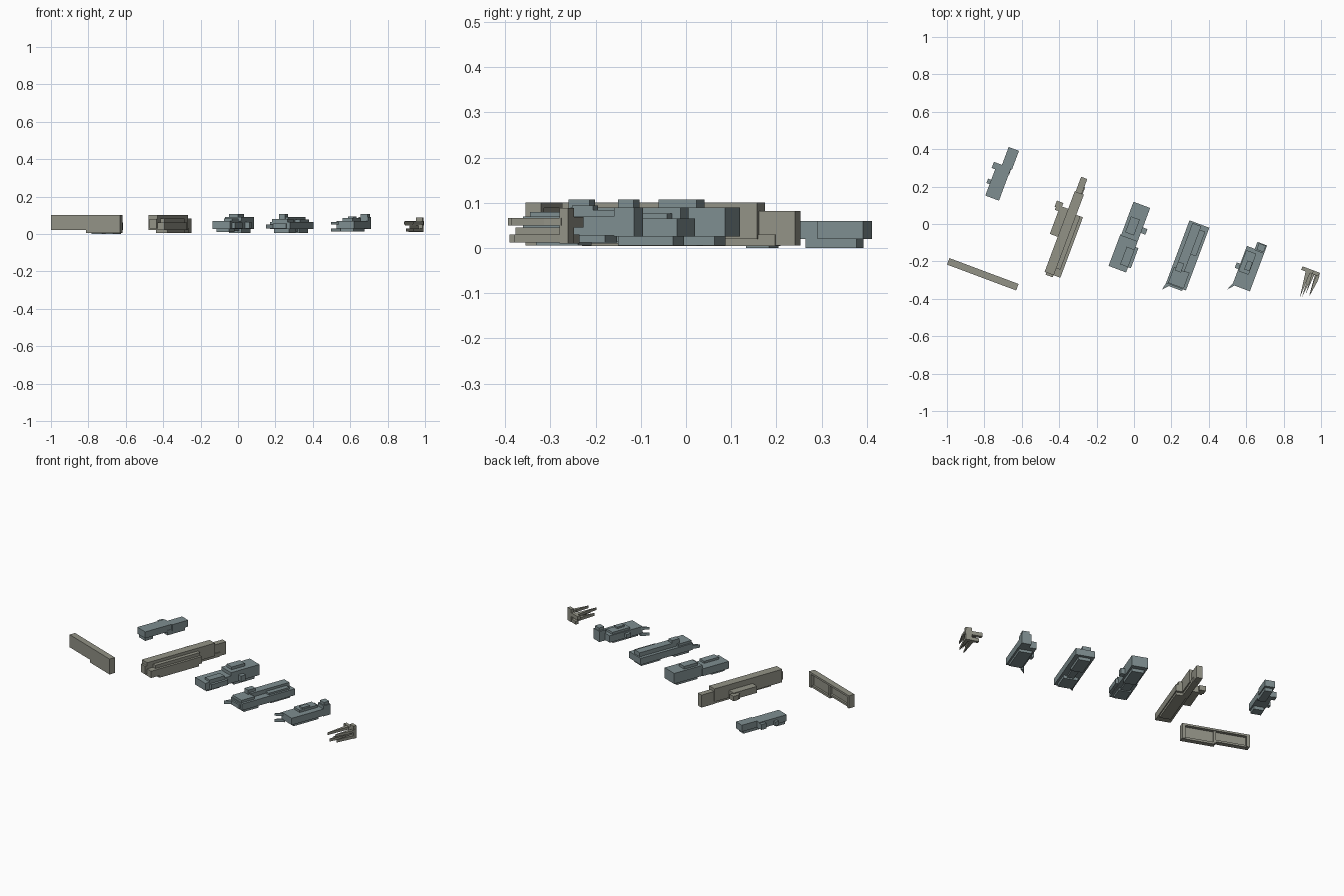
import bpy, bmesh, math
from mathutils import Matrix

ANGLE = math.radians(-20.5)   # every piece is turned by the same angle


def material(name, rgb):
    m = bpy.data.materials.new(name)
    m.diffuse_color = (*rgb, 1)
    return m


TEAL = material("teal_grey", (0.21, 0.27, 0.28))
OLIVE = material("olive_grey", (0.29, 0.29, 0.24))


def add_prism(bm, outline, z0, z1):
    """Extrude a plan outline from z0 to z1."""
    low = [bm.verts.new((a, b, z0)) for a, b in outline]
    top = [bm.verts.new((a, b, z1)) for a, b in outline]
    n = len(outline)
    bm.faces.new(low[::-1])
    bm.faces.new(top)
    for i in range(n):
        j = (i + 1) % n
        bm.faces.new((low[i], low[j], top[j], top[i]))


def piece(name, origin, mat, boxes, spikes=()):
    """boxes: (across0, across1, along0, along1, z0, z1); spikes: (base0, base1, tip, base_along, tip_along, z0, z1)"""
    bm = bmesh.new()
    for a0, a1, b0, b1, z0, z1 in boxes:
        add_prism(bm, [(a0, b0), (a1, b0), (a1, b1), (a0, b1)], z0, z1)
    for a0, a1, at, b, bt, z0, z1 in spikes:
        add_prism(bm, [(a0, b), (at, bt), (a1, b)], z0, z1)
    bmesh.ops.recalc_face_normals(bm, faces=bm.faces)
    me = bpy.data.meshes.new(name)
    bm.to_mesh(me)
    bm.free()
    me.materials.append(mat)
    ob = bpy.data.objects.new(name, me)
    bpy.context.collection.objects.link(ob)
    ob.matrix_world = Matrix.Translation((*origin, 0)) @ Matrix.Rotation(ANGLE, 4, 'Z')
    return ob


# flat wall panel with a framed recess on its back
piece("wall_panel", (-1.0, -0.217), OLIVE, [
    (0, 0.395, 0, 0.018, 0.022, 0.10),
    (0.20, 0.395, 0, 0.018, 0.005, 0.03),
    (0, 0.395, 0.017, 0.037, 0.088, 0.10),
    (0, 0.018, 0.017, 0.037, 0.022, 0.09),
    (0.195, 0.21, 0.017, 0.032, 0.01, 0.09),
    (0.375, 0.395, 0.017, 0.037, 0.005, 0.09),
    (0.02, 0.20, 0.017, 0.03, 0.022, 0.034),
    (0.20, 0.38, 0.017, 0.03, 0.005, 0.018),
])

# small rear block
piece("rear_block", (-0.795, 0.152), TEAL, [
    (0.0, 0.078, 0, 0.185, 0.02, 0.06),
    (0.026, 0.085, 0.18, 0.287, 0.02, 0.06),
    (-0.02, 0.03, 0.15, 0.185, 0.022, 0.055),
    (-0.018, 0.01, 0.065, 0.09, 0.02, 0.045),
    (0.01, 0.07, 0.005, 0.06, 0.0, 0.03),
    (0.035, 0.08, 0.15, 0.27, 0.0, 0.03),
])

# long hull with tall spine, side shelf and side pod
piece("long_hull", (-0.478, -0.256), OLIVE, [
    (0, 0.052, 0.0, 0.46, 0.02, 0.10),
    (0.005, 0.04, 0.45, 0.545, 0.005, 0.082),
    (0.045, 0.09, 0.0, 0.345, 0.02, 0.062),
    (0.045, 0.075, 0.04, 0.345, 0.055, 0.082),
    (0.02, 0.085, 0.06, 0.33, 0.004, 0.03),
    (0.01, 0.045, 0.30, 0.50, 0.004, 0.03),
    (-0.045, 0.005, 0.20, 0.36, 0.025, 0.065),
    (-0.072, -0.035, 0.345, 0.38, 0.03, 0.06),
    (-0.065, -0.035, 0.33, 0.37, 0.03, 0.06),
    (0.01, 0.05, -0.012, 0.01, 0.03, 0.08),
])

# first teal module
piece("module_a", (-0.136, -0.224), TEAL, [
    (0.0, 0.10, 0.0, 0.18, 0.025, 0.07),
    (0.005, 0.10, 0.175, 0.368, 0.025, 0.09),
    (0.02, 0.07, 0.20, 0.29, 0.085, 0.107),
    (0.055, 0.10, 0.03, 0.13, 0.065, 0.083),
    (0.09, 0.116, 0.03, 0.145, 0.03, 0.06),
    (0.095, 0.126, 0.225, 0.257, 0.03, 0.065),
    (0.015, 0.085, 0.02, 0.11, 0.01, 0.03),
    (0.02, 0.09, 0.2, 0.34, 0.006, 0.03),
    (0.025, 0.075, 0.10, 0.21, 0.015, 0.03),
])

# second teal module
piece("module_b", (0.168, -0.325), TEAL, [
    (0.0, 0.113, 0.01, 0.368, 0.025, 0.065),
    (0.01, 0.098, 0.015, 0.105, 0.06, 0.08),
    (0.02, 0.07, 0.10, 0.36, 0.06, 0.09),
    (0.02, 0.055, 0.09, 0.14, 0.07, 0.107),
    (0.065, 0.10, 0.2, 0.34, 0.06, 0.076),
    (0.015, 0.10, 0.03, 0.13, 0.006, 0.03),
    (0.02, 0.09, 0.22, 0.35, 0.006, 0.03),
    (0.04, 0.08, 0.12, 0.23, 0.014, 0.03),
    (0.02, 0.095, 0.0, 0.02, 0.03, 0.055),
], [(0.0, 0.03, -0.008, 0.012, -0.03, 0.03, 0.05)])

# third teal module with front prongs
piece("module_c", (0.526, -0.325), TEAL, [
    (0.0, 0.10, 0.0, 0.222, 0.028, 0.07),
    (0.045, 0.10, 0.215, 0.262, 0.025, 0.09),
    (0.055, 0.095, 0.222, 0.258, 0.085, 0.107),
    (0.005, 0.062, 0.08, 0.20, 0.065, 0.084),
    (0.03, 0.06, 0.10, 0.15, 0.08, 0.094),
    (0.015, 0.09, 0.02, 0.19, 0.012, 0.032),
    (-0.02, 0.005, 0.09, 0.12, 0.035, 0.06),
], [(0.0, 0.02, -0.018, 0.01, -0.035, 0.05, 0.065),
    (0.0, 0.02, -0.018, 0.01, -0.035, 0.012, 0.03)])

# claw: cross-shaped back plate with tapering spikes
piece("claw", (0.894, -0.245), OLIVE, [
    (0.0, 0.10, 0.0, 0.02, 0.045, 0.068),
    (0.062, 0.098, 0.0, 0.02, 0.01, 0.088),
    (0.02, 0.08, 0.0, 0.018, 0.01, 0.03),
    (0.085, 0.103, -0.035, 0.005, 0.05, 0.066),
], [(0.025, 0.05, 0.045, 0.002, -0.142, 0.05, 0.066),
    (0.045, 0.07, 0.055, 0.002, -0.135, 0.012, 0.03),
    (0.06, 0.075, 0.068, 0.002, -0.115, 0.03, 0.045),
    (0.083, 0.103, 0.09, -0.03, -0.118, 0.05, 0.066),
    (0.078, 0.098, 0.088, 0.002, -0.11, 0.012, 0.03)])
